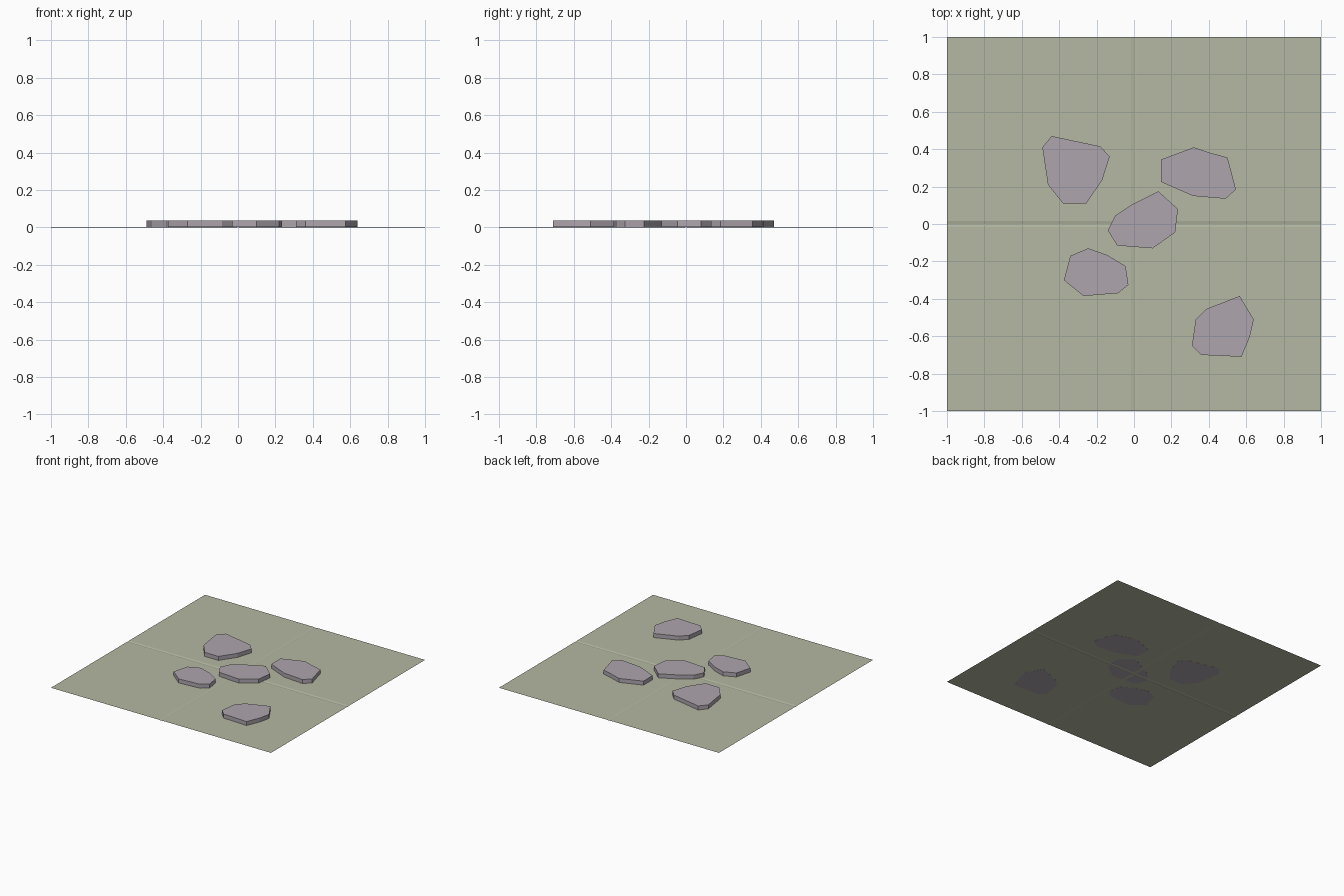
import bpy, bmesh

if "Cube" in bpy.data.objects:
    bpy.data.objects.remove(bpy.data.objects["Cube"])


def material(name, rgb):
    m = bpy.data.materials.new(name)
    m.diffuse_color = (*rgb, 1)
    m.use_nodes = True
    m.node_tree.nodes["Principled BSDF"].inputs["Base Color"].default_value = m.diffuse_color
    return m


def finish(name, bm, mat):
    bmesh.ops.recalc_face_normals(bm, faces=bm.faces)
    mesh = bpy.data.meshes.new(name)
    bm.to_mesh(mesh)
    bm.free()
    mesh.materials.append(mat)
    bpy.context.collection.objects.link(bpy.data.objects.new(name, mesh))


GROUND_Z, STONE_BASE, STONE_TOP = 0.003, 0.0025, 0.036
grass = material("ground", (0.46, 0.48, 0.36))
slate = material("stone", (0.42, 0.38, 0.42))

# Ground sheet with a faint crease along each axis
bm = bmesh.new()
steps = [-1, -0.015, 0, 0.015, 1]
grid = [[bm.verts.new((x, y, 0 if x == 0 or y == 0 else GROUND_Z)) for x in steps]
        for y in steps]
for j in range(4):
    for i in range(4):
        bm.faces.new((grid[j][i], grid[j][i + 1], grid[j + 1][i + 1], grid[j + 1][i]))
finish("ground", bm, grass)
g = bpy.data.objects["ground"].data
if g.polygons[0].normal.z < 0:
    g.flip_normals()

# Irregular eight-sided stepping stones, outlined from above
outlines = {
    "back_left_stone": [(-.49, .41), (-.44, .47), (-.18, .415), (-.13, .36),
                        (-.17, .235), (-.255, .11), (-.38, .11), (-.46, .21)],
    "back_right_stone": [(.145, .345), (.32, .41), (.41, .38), (.50, .355),
                         (.545, .185), (.49, .135), (.315, .15), (.145, .225)],
    "centre_stone": [(-.14, -.035), (-.10, .045), (-.01, .105), (.13, .175),
                     (.235, .08), (.22, -.045), (.10, -.13), (-.09, -.115)],
    "front_left_stone": [(-.375, -.30), (-.34, -.17), (-.245, -.13), (-.145, -.165),
                         (-.045, -.225), (-.03, -.325), (-.085, -.37), (-.27, -.385)],
    "front_right_stone": [(.31, -.65), (.33, -.51), (.385, -.455), (.565, -.385),
                          (.64, -.51), (.62, -.60), (.575, -.71), (.36, -.70)],
}
for name, outline in outlines.items():
    bm = bmesh.new()
    base = bm.faces.new([bm.verts.new((x, y, STONE_BASE)) for x, y in outline])
    ext = bmesh.ops.extrude_face_region(bm, geom=[base], use_keep_orig=True)
    top = [v for v in ext["geom"] if isinstance(v, bmesh.types.BMVert)]
    bmesh.ops.translate(bm, verts=top, vec=(0, 0, STONE_TOP - STONE_BASE))
    finish(name, bm, slate)
